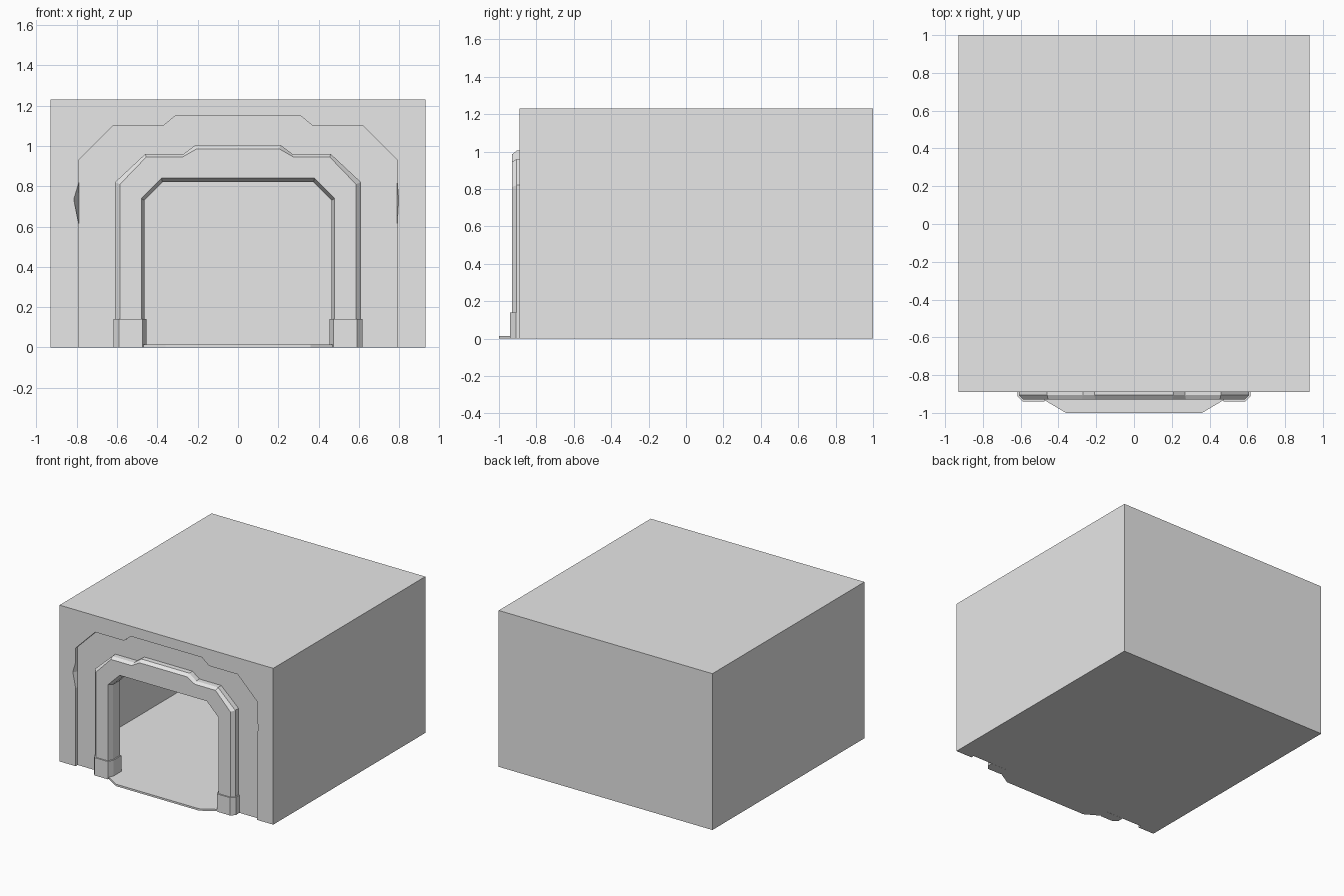
import bpy
import bmesh

cube = bpy.data.objects.get("Cube")
if cube:
    bpy.data.objects.remove(cube, do_unlink=True)

grey = bpy.data.materials.new("plain grey")
grey.use_nodes = True
grey.diffuse_color = (0.8, 0.8, 0.8, 1)
grey.node_tree.nodes["Principled BSDF"].inputs["Base Color"].default_value = (0.8, 0.8, 0.8, 1)

WALL = -0.89      # front plane of the building
NICHE = -0.865    # recessed plane around the doorway


def finish(name, bm):
    bmesh.ops.recalc_face_normals(bm, faces=bm.faces[:])
    mesh = bpy.data.meshes.new(name)
    bm.to_mesh(mesh)
    bm.free()
    mesh.materials.append(grey)
    obj = bpy.data.objects.new(name, mesh)
    bpy.context.collection.objects.link(obj)
    return obj


def mirrored(half):
    return half + [(-x, v) for x, v in reversed(half)]


def arch(half):
    """Arch outline from its right half, with spare points on the upright for chips."""
    x, top = half[0][0], half[1][1]
    upright = [(x, top * f) for f in (0.66, 0.79, 0.88)]
    return mirrored(half[:1] + upright + half[1:])


def loft(name, rings, caps):
    bm = bmesh.new()
    loops = [[bm.verts.new((x, y, z)) for x, z in outline] for outline, y in rings]
    for a, b in zip(loops, loops[1:]):
        for i in range(len(a) - 1):
            bm.faces.new((a[i], a[i + 1], b[i + 1], b[i]))
    for i in caps:
        bm.faces.new(loops[i])
    return finish(name, bm)


def slab(name, plan, z0, z1):
    bm = bmesh.new()
    face = bm.faces.new([bm.verts.new((x, y, z0)) for x, y in plan])
    up = bmesh.ops.extrude_face_region(bm, geom=[face], use_keep_orig=True)["geom"]
    for v in up:
        if isinstance(v, bmesh.types.BMVert):
            v.co.z = z1
    return finish(name, bm)


# Outlines, from the outside of the building to the opening
box = arch([(0.93, 0), (0.93, 1.0), (0.93, 1.23), (0.37, 1.23), (0.31, 1.23)])
niche = arch([(0.79, 0), (0.79, 0.93), (0.62, 1.10), (0.37, 1.10), (0.31, 1.15)])
frame_back = arch([(0.61, 0), (0.61, 0.82), (0.46, 0.96), (0.27, 0.96), (0.21, 1.005)])
frame_front = arch([(0.585, 0), (0.585, 0.81), (0.455, 0.945), (0.275, 0.945), (0.205, 0.985)])
opening_front = arch([(0.48, 0), (0.48, 0.74), (0.38, 0.84), (0.25, 0.84), (0.2, 0.84)])
opening_back = arch([(0.465, 0), (0.465, 0.73), (0.375, 0.82), (0.25, 0.82), (0.2, 0.82)])
room = arch([(0.89, 0), (0.89, 1.0), (0.89, 1.19), (0.37, 1.19), (0.31, 1.19)])

# Broken edges of the niche
chipped = list(niche)
chipped[2] = (0.797, niche[2][1])
chipped[-3] = (-0.815, niche[-3][1])

# Building shell with the recessed facade and the room behind it
loft("building_shell", [
    (box, 1.0), (box, WALL), (chipped, WALL), (niche, NICHE), (opening_back, NICHE),
    (opening_back, -0.80), (room, -0.80), (room, 0.96)], caps=(0, -1))

# Raised door frame with bevelled edges
loft("door_frame", [
    (frame_back, NICHE), (frame_back, -0.905), (frame_front, -0.93),
    (opening_front, -0.93), (opening_back, -0.89), (opening_back, NICHE)], caps=())

# Floor with the low step in front of the doorway
floor_half = [(0.93, 1.0), (0.93, WALL + 0.001), (0.79, WALL + 0.001), (0.79, NICHE + 0.001),
              (0.47, NICHE + 0.001), (0.47, -0.935), (0.36, -1.0)]
slab("floor_and_step", mirrored(floor_half), 0, 0.015)

# Plinth blocks at the foot of the frame
for side, name in ((1, "left_plinth"), (-1, "right_plinth")):
    plan = [(0.618, NICHE), (0.618, -0.91), (0.59, -0.94), (0.475, -0.94),
            (0.455, -0.895), (0.455, -0.80), (0.475, -0.80), (0.475, NICHE)]
    slab(name, [(side * x, y) for x, y in plan], 0, 0.14)
